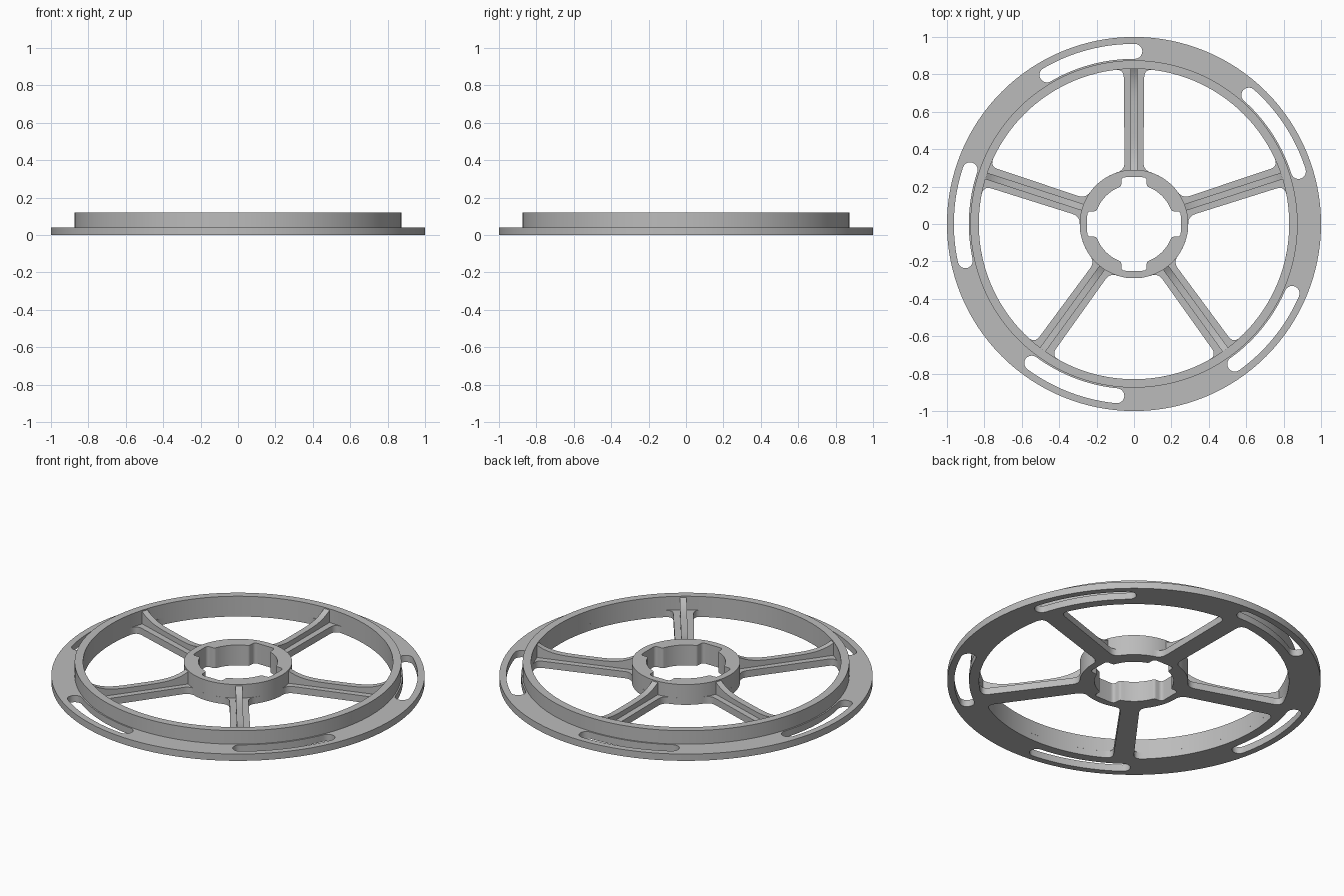
import bpy, bmesh
from math import sin, cos, pi, radians, sqrt, atan2
from mathutils import Vector, Matrix

if "Cube" in bpy.data.objects:
    bpy.data.objects.remove(bpy.data.objects["Cube"])

RIM, WALL_OUT, WALL_IN, HUB, BORE = 1.0, 0.875, 0.83, 0.29, 0.212
PLATE_TOP, TOP = 0.04, 0.12
SPOKES = 5
STEP = 2 * pi / SPOKES

grey = bpy.data.materials.new("plain grey")
grey.use_nodes = True
grey.diffuse_color = (0.5, 0.5, 0.5, 1)
grey.node_tree.nodes["Principled BSDF"].inputs["Base Color"].default_value = (0.5, 0.5, 0.5, 1)


def polar(r, a):
    return Vector((r * cos(a), r * sin(a)))


def arc(r, a0, a1, n, centre=Vector((0, 0))):
    return [centre + polar(r, a0 + (a1 - a0) * i / n) for i in range(n + 1)]


def circle(r, n=128):
    return arc(r, 0, 2 * pi, n)[:-1]


def corner(p0, c, p1, n=6):
    """Rounded corner from p0 to p1 around the sharp point c."""
    return [p0 * (1 - t) ** 2 + c * 2 * t * (1 - t) + p1 * t * t
            for t in (i / n for i in range(n + 1))]


def turned(points, a):
    m = Matrix.Rotation(a, 2)
    return [m @ p for p in points]


def finish(obj, bm):
    bmesh.ops.remove_doubles(bm, verts=bm.verts, dist=0.0001)
    bmesh.ops.recalc_face_normals(bm, faces=bm.faces)
    bm.to_mesh(obj.data)
    bm.free()
    obj.data.materials.clear()
    obj.data.materials.append(grey)
    bpy.ops.object.select_all(action='DESELECT')
    obj.select_set(True)
    bpy.context.view_layer.objects.active = obj
    bpy.ops.object.shade_smooth_by_angle(angle=radians(30))


def slab(name, outlines, z0, z1):
    """Flat part: the first outline is the edge, the others are holes."""
    cu = bpy.data.curves.new(name, 'CURVE')
    cu.dimensions, cu.fill_mode = '2D', 'BOTH'
    cu.extrude = (z1 - z0) / 2
    for pts in outlines:
        sp = cu.splines.new('POLY')
        sp.points.add(len(pts) - 1)
        for q, p in zip(sp.points, pts):
            q.co = (p.x, p.y, 0, 1)
        sp.use_cyclic_u = True
    helper = bpy.data.objects.new(name + "_outline", cu)
    bpy.context.collection.objects.link(helper)
    deps = bpy.context.evaluated_depsgraph_get()
    mesh = bpy.data.meshes.new_from_object(helper.evaluated_get(deps))
    bpy.data.objects.remove(helper)
    obj = bpy.data.objects.new(name, mesh)
    bpy.context.collection.objects.link(obj)
    bm = bmesh.new()
    bm.from_mesh(mesh)
    bmesh.ops.translate(bm, verts=bm.verts, vec=(0, 0, (z0 + z1) / 2))
    finish(obj, bm)
    return obj


def window():
    """Opening between two spokes, with rounded corners."""
    d, w_out, w_in = 0.045, 0.055, 0.05
    c_out = Vector((sqrt(WALL_IN ** 2 - w_out ** 2), w_out))
    c_in = Vector((sqrt(HUB ** 2 - w_in ** 2), w_in))
    along = (c_out - c_in).normalized() * d
    a_out = atan2(c_out.y, c_out.x) + d / WALL_IN
    a_in = atan2(c_in.y, c_in.x) + d / HUB
    half = (arc(HUB, STEP / 2, a_in, 14)
            + corner(polar(HUB, a_in), c_in, c_in + along)[1:]
            + corner(c_out - along, c_out, polar(WALL_IN, a_out))
            + arc(WALL_IN, a_out, STEP / 2, 14)[1:])
    # Mirror across the bisector of the two spokes
    other = turned([Vector((p.x, -p.y)) for p in half], STEP)
    return half + other[-2:0:-1]


def slot():
    """Curved slot with round ends."""
    mid, hw, a0, a1 = 0.923, 0.04, radians(89.7), radians(120.3)
    return (arc(mid + hw, a0, a1, 20)
            + arc(hw, a1, a1 + pi, 10, polar(mid, a1))[1:]
            + arc(mid - hw, a1, a0, 20)[1:]
            + arc(hw, a0 + pi, a0 + 2 * pi, 10, polar(mid, a0))[1:-1])


def bore():
    """Round bore with four rounded key notches."""
    depth, w, d = 0.25, 0.068, 0.022
    x = sqrt(BORE ** 2 - w ** 2)
    a = atan2(w, x)
    side = (corner(Vector((depth, w - d)), Vector((depth, w)), Vector((depth - d, w)))
            + corner(Vector((x + 0.01, w)), Vector((x, w)), polar(BORE, a + 0.05), 3))
    notch = [Vector((p.x, -p.y)) for p in reversed(side)] + side
    notch += arc(BORE, a + 0.05, pi / 2 - a - 0.05, 12)[1:-1]
    return [p for k in range(4) for p in turned(notch, k * pi / 2)]


angles = [pi / 2 + k * STEP for k in range(SPOKES)]

# Flat base: flange, spokes and hub floor in one plate
slab("base_plate",
     [circle(RIM), bore()]
     + [turned(window(), a) for a in angles]
     + [turned(slot(), k * STEP) for k in range(SPOKES)],
     0, PLATE_TOP)

# Raised ring and hub
slab("raised_ring", [circle(WALL_OUT), circle(WALL_IN)], PLATE_TOP, TOP)
slab("hub", [circle(HUB, 96), bore()], PLATE_TOP, TOP)

# Stiffening ribs, dipping between hub and ring
N, R0, R1, LOW, HALF = 24, 0.28, 0.838, 0.07, 0.018
for k, a in enumerate(angles):
    bm = bmesh.new()
    profile = [(R0, PLATE_TOP - 0.01)]
    for i in range(N + 1):
        t = 2 * i / N - 1
        profile.append((R0 + (R1 - R0) * i / N, LOW + (TOP - 0.002 - LOW) * t ** 4))
    profile.append((R1, PLATE_TOP - 0.01))
    face = bm.faces.new([bm.verts.new((r, -HALF, z)) for r, z in profile])
    ext = bmesh.ops.extrude_face_region(bm, geom=[face])
    moved = [g for g in ext["geom"] if isinstance(g, bmesh.types.BMVert)]
    bmesh.ops.translate(bm, verts=moved, vec=(0, 2 * HALF, 0))
    bmesh.ops.rotate(bm, verts=bm.verts, matrix=Matrix.Rotation(a, 3, 'Z'))
    rib = bpy.data.objects.new(f"spoke_rib_{k + 1}", bpy.data.meshes.new("spoke_rib"))
    bpy.context.collection.objects.link(rib)
    finish(rib, bm)
